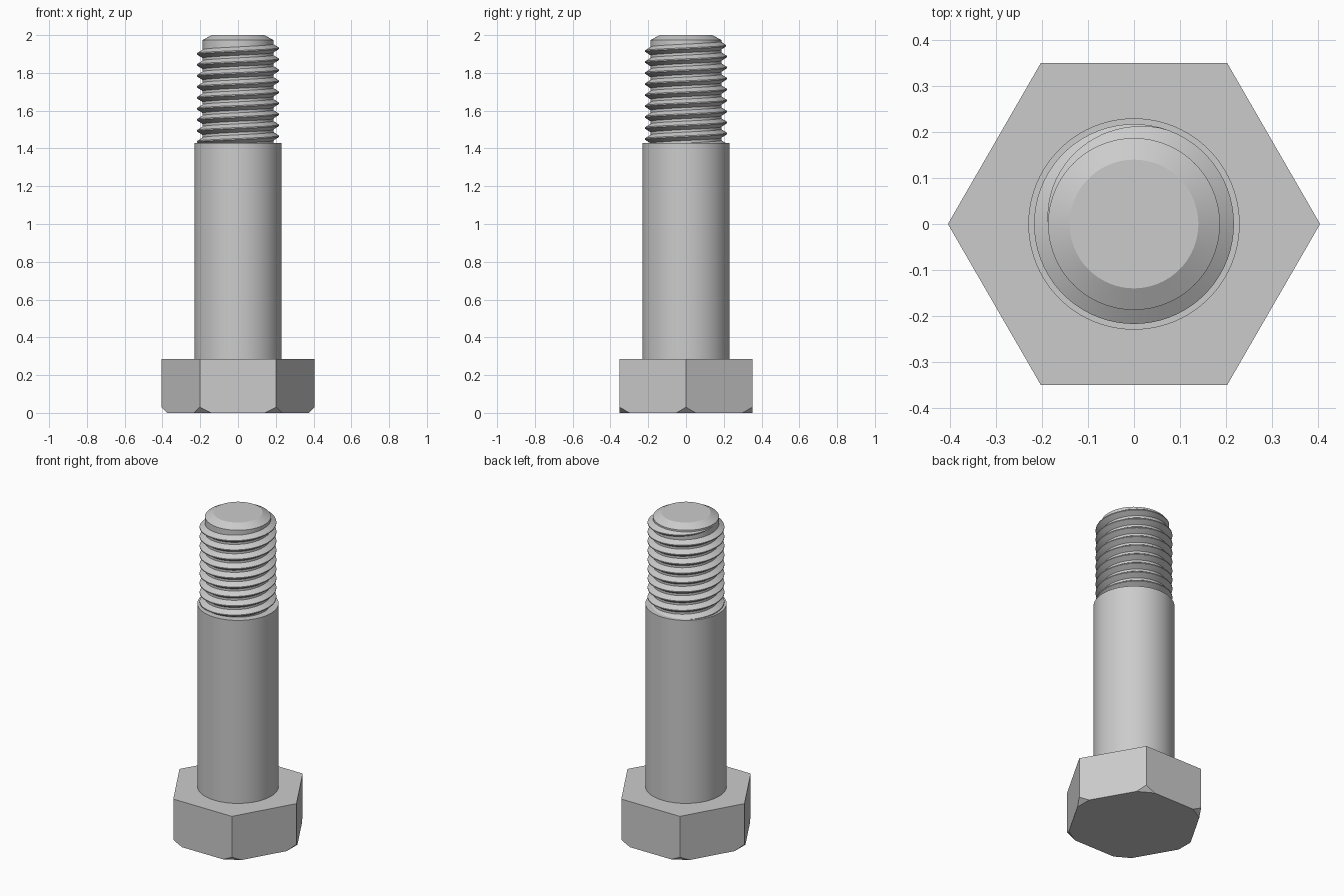
import bpy, bmesh
from math import cos, sin, pi, tau, radians
from mathutils import Vector

cube = bpy.data.objects.get("Cube")
if cube:
    bpy.data.objects.remove(cube)

steel = bpy.data.materials.new("grey_steel")
steel.use_nodes = True
colour = (0.6, 0.6, 0.6, 1)
steel.diffuse_color = colour
steel.node_tree.nodes["Principled BSDF"].inputs["Base Color"].default_value = colour


def finish(name, bm, smooth=True):
    """Turn the bmesh into an object, smooth with sharp edges kept."""
    bmesh.ops.recalc_face_normals(bm, faces=bm.faces)
    for f in bm.faces:
        f.smooth = smooth
    mesh = bpy.data.meshes.new(name)
    bm.to_mesh(mesh)
    bm.free()
    if smooth:
        mesh.set_sharp_from_angle(angle=radians(25))
    mesh.materials.append(steel)
    obj = bpy.data.objects.new(name, mesh)
    bpy.context.collection.objects.link(obj)
    return obj


def skin(bm, rings, closed_caps=True):
    """Join successive rings of points with quads and cap the ends."""
    loops = [[bm.verts.new(p) for p in ring] for ring in rings]
    for a, b in zip(loops, loops[1:]):
        n = len(a)
        for i in range(n):
            j = (i + 1) % n
            bm.faces.new((a[i], a[j], b[j], b[i]))
    if closed_caps:
        bm.faces.new(loops[0])
        bm.faces.new(loops[-1])


def lathe(profile, sides):
    """Turned solid from (radius, height) pairs."""
    bm = bmesh.new()
    skin(bm, [[(r * cos(tau * i / sides), r * sin(tau * i / sides), z)
               for i in range(sides)] for r, z in profile])
    return bm


# Hexagonal head with the six lower corners cut off
HEAD_R, HEAD_H, CUT = 0.405, 0.285, 0.03
bm = lathe([(HEAD_R, 0), (HEAD_R, HEAD_H)], 6)
for k in range(6):
    out = Vector((cos(k * tau / 6), sin(k * tau / 6), 0))
    bmesh.ops.bisect_plane(bm, geom=bm.verts[:] + bm.edges[:] + bm.faces[:],
                           plane_co=out * HEAD_R + Vector((0, 0, CUT)),
                           plane_no=out - Vector((0, 0, 1)), clear_outer=True)
    bmesh.ops.holes_fill(bm, edges=[e for e in bm.edges if e.is_boundary])
finish("hex_head", bm, smooth=False)

# Plain shank
finish("shank", lathe([(0.23, HEAD_H - 0.01), (0.23, 1.43)], 96))

# Threaded core with chamfered tip
CORE_R = 0.187
finish("thread_core", lathe([(CORE_R, 1.42), (CORE_R, 1.974), (0.14, 2.0)], 96))

# Helical ridge, rising anticlockwise and fading out at the tip
PITCH, CREST_R, STEPS = 0.0582, 0.217, 72
start, end, fade = -9 * tau, pi, 0.4 * pi
count = int((end - start) / tau * STEPS)
rings = []
for s in range(count + 1):
    a = start + (end - start) * s / count
    t = min(1, max(0, (a - fade) / (end - fade)))
    height = (CREST_R - CORE_R) * (1 - t) + 0.0005
    z = 1.93 + PITCH * a / tau
    half = 0.004 + 0.019 * (1 - t)
    tip = 0.003
    section = [(CORE_R - 0.004, -half - 0.002), (CORE_R + height, -tip),
               (CORE_R + height, tip), (CORE_R - 0.004, half + 0.002)]
    rings.append([(r * cos(a), r * sin(a), z + dz) for r, dz in section])
bm = bmesh.new()
skin(bm, rings)
finish("thread_ridge", bm)
